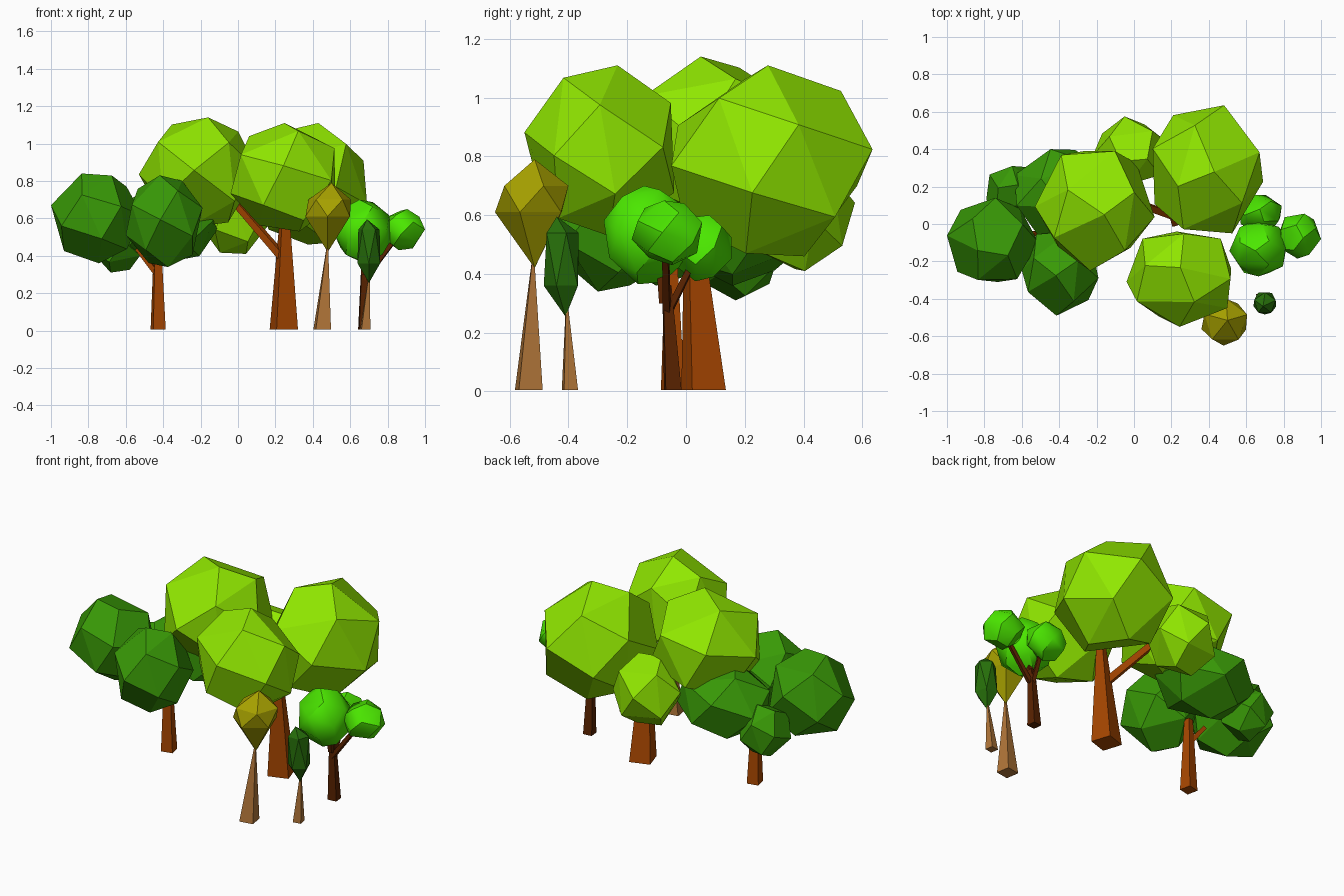
import bpy, bmesh, math, random
from mathutils import Vector, Euler, Matrix

if "Cube" in bpy.data.objects:
    bpy.data.objects.remove(bpy.data.objects["Cube"])

random.seed(11)


def material(name, rgb):
    m = bpy.data.materials.new(name)
    m.diffuse_color = (*rgb, 1)
    m.use_nodes = True
    m.node_tree.nodes["Principled BSDF"].inputs["Base Color"].default_value = m.diffuse_color
    return m


LIME = material("lime_leaf", (0.28, 0.80, 0.0))
DARK = material("dark_leaf", (0.04, 0.32, 0.002))
BRIGHT = material("bright_leaf", (0.07, 0.80, 0.0))
OLIVE = material("olive_leaf", (0.39, 0.36, 0.0))
PINE = material("deep_leaf", (0.02, 0.16, 0.003))
BARK = material("red_bark", (0.38, 0.06, 0.0))
UMBER = material("umber_bark", (0.10, 0.016, 0.0))
TAN = material("tan_bark", (0.44, 0.18, 0.04))


def finish(bm, name, mat):
    bmesh.ops.recalc_face_normals(bm, faces=bm.faces[:])
    me = bpy.data.meshes.new(name)
    bm.to_mesh(me)
    bm.free()
    me.materials.append(mat)
    ob = bpy.data.objects.new(name, me)
    bpy.context.collection.objects.link(ob)
    return ob


def hull(bm):
    bmesh.ops.convex_hull(bm, input=bm.verts[:])
    loose = [v for v in bm.verts if not v.link_faces]
    bmesh.ops.delete(bm, geom=loose, context='VERTS')


def ball_points(lo, hi, n):
    """Evenly spread points with a tip near the top, randomly turned, fitted to a box."""
    rot = Euler((random.uniform(-.2, .2), random.uniform(-.2, .2),
                 random.uniform(0, 6.28))).to_matrix()
    pts = []
    for i in range(n):
        z = 1 - 2 * (i + 0.12) / (n - 0.76)
        r, a = math.sqrt(1 - z * z), i * 2.39996
        pts.append(rot @ Vector((r * math.cos(a), r * math.sin(a), z)))
    mn = [min(p[k] for p in pts) for k in range(3)]
    mx = [max(p[k] for p in pts) for k in range(3)]
    return [Vector([lo[k] + (p[k] - mn[k]) / (mx[k] - mn[k]) * (hi[k] - lo[k])
                    for k in range(3)]) for p in pts]


def crown(name, lo, hi, mat, n=17, smooth=False, corners=()):
    """Faceted ball; the turn that best meets the plan-view corners is kept."""
    tries = [ball_points(lo, hi, n) for _ in range(300 if corners else 1)]
    pts = min(tries, key=lambda ps: sum(
        min((p.xy - Vector(c)).length for p in ps) for c in corners))
    bm = bmesh.new()
    for p in pts:
        bm.verts.new(p)
    hull(bm)
    bmesh.ops.dissolve_limit(bm, angle_limit=math.radians(10),
                             verts=bm.verts[:], edges=bm.edges[:])
    ob = finish(bm, name, mat)
    if smooth:
        bpy.ops.object.select_all(action='DESELECT')
        ob.select_set(True)
        bpy.context.view_layer.objects.active = ob
        bpy.ops.object.shade_smooth_by_angle(angle=math.radians(42))
    return ob


def pointed_crown(name, rings, mat, sides=5):
    """Slim crown from rings of (x, y, z, radius); radius 0 is a tip."""
    bm = bmesh.new()
    for j, (x, y, z, r) in enumerate(rings):
        for i in range(sides if r else 1):
            a = 2 * math.pi * (i + j / 2) / sides + 0.3
            bm.verts.new((x + r * math.cos(a), y + r * math.sin(a), z))
    hull(bm)
    return finish(bm, name, mat)


def limb(name, p0, p1, r0, r1, mat, turn=0.6):
    """Tapered four-sided trunk or branch; upright ones keep a level base."""
    p0, p1 = Vector(p0), Vector(p1)
    d = p1 - p0
    upright = d.z > 0.93 * d.length
    q = Matrix.Identity(3) if upright else d.to_track_quat('Z', 'Y').to_matrix()
    bm = bmesh.new()
    for p, r in ((p0, r0), (p1, r1)):
        for i in range(4):
            a = turn + i * math.pi / 2
            bm.verts.new(p + q @ Vector((r * math.cos(a), r * math.sin(a), 0)))
    hull(bm)
    return finish(bm, name, mat)


# Large lime tree
crown("lime_crown_left", (-0.53, -0.25, 0.55), (0.11, 0.39, 1.14), LIME,
      corners=[(-.30, .39), (-.05, .37), (.11, .03), (-.17, -.24), (-.4, -.14), (-.52, .1)])
crown("lime_crown_right", (0.10, -0.05, 0.46), (0.69, 0.635, 1.11), LIME,
      corners=[(.12, .55), (.44, .63), (.6, .5), (.68, .37), (.68, .2), (.55, 0), (.2, -.05)])
crown("lime_crown_front", (-0.04, -0.55, 0.53), (0.52, -0.04, 1.11), LIME,
      corners=[(.27, -.05), (.47, -.04), (.52, -.23), (.5, -.45), (.18, -.54), (.02, -.42), (-.03, -.16)])
crown("lime_crown_back", (-0.22, 0.21, 0.41), (0.18, 0.575, 0.81), LIME, 15)
limb("lime_trunk", (0.245, 0.06, 0.005), (0.25, 0.02, 0.62), 0.085, 0.028, BARK, 1.1)
limb("lime_branch_left", (0.25, 0.03, 0.38), (-0.01, 0.12, 0.68), 0.028, 0.024, BARK)

# Dark green tree on the left
crown("dark_crown_left", (-1.0, -0.31, 0.36), (-0.51, 0.14, 0.84), DARK,
      corners=[(-.95, .11), (-.59, .13), (-.51, -.08), (-.62, -.27), (-.88, -.29), (-1, -.05)])
crown("dark_crown_front", (-0.60, -0.49, 0.34), (-0.19, -0.04, 0.83), DARK,
      corners=[(-.6, -.38), (-.41, -.49), (-.2, -.43), (-.2, -.28), (-.52, -.17)])
crown("dark_crown_small", (-0.79, 0.03, 0.31), (-0.50, 0.31, 0.62), DARK, 15)
crown("dark_crown_back", (-0.64, -0.07, 0.36), (-0.11, 0.40, 0.78), DARK,
      corners=[(-.33, .40), (-.63, .11), (-.5, .3)])
limb("dark_trunk", (-0.427, -0.045, 0.005), (-0.43, -0.05, 0.45), 0.048, 0.024, BARK, 1.0)
limb("dark_branch_left", (-0.43, -0.05, 0.30), (-0.54, -0.05, 0.44), 0.020, 0.016, BARK)

# Bright green tree on the right, softly shaded
crown("bright_crown_main", (0.51, -0.28, 0.365), (0.82, 0.02, 0.70), BRIGHT, 22, True)
crown("bright_crown_side", (0.77, -0.185, 0.43), (1.0, 0.055, 0.65), BRIGHT, 18, True)
crown("bright_crown_back", (0.56, -0.04, 0.375), (0.79, 0.155, 0.60), BRIGHT, 18, True)
limb("bright_trunk", (0.672, -0.045, 0.005), (0.675, -0.065, 0.36), 0.038, 0.02, UMBER, 0.9)
limb("bright_branch_main", (0.675, -0.075, 0.30), (0.67, -0.09, 0.46), 0.02, 0.016, UMBER)
limb("bright_branch_side", (0.675, -0.065, 0.27), (0.85, -0.07, 0.50), 0.017, 0.014, UMBER)
limb("bright_branch_back", (0.675, -0.06, 0.27), (0.68, 0.02, 0.43), 0.016, 0.014, UMBER)

# Small olive tree at the front
pointed_crown("olive_crown", [(0.48, -0.515, 0.42, 0), (0.48, -0.525, 0.61, 0.125),
                              (0.49, -0.52, 0.70, 0.12), (0.50, -0.515, 0.79, 0)], OLIVE)
limb("olive_trunk", (0.45, -0.535, 0.005), (0.478, -0.52, 0.45), 0.058, 0.005, TAN, 0.95)

# Slim deep green tree at the front right
pointed_crown("slim_crown", [(0.70, -0.41, 0.255, 0), (0.70, -0.42, 0.36, 0.064),
                             (0.70, -0.425, 0.54, 0.06), (0.69, -0.44, 0.595, 0)], PINE)
limb("slim_trunk", (0.68, -0.395, 0.005), (0.70, -0.405, 0.28), 0.034, 0.006, TAN, 0.95)
